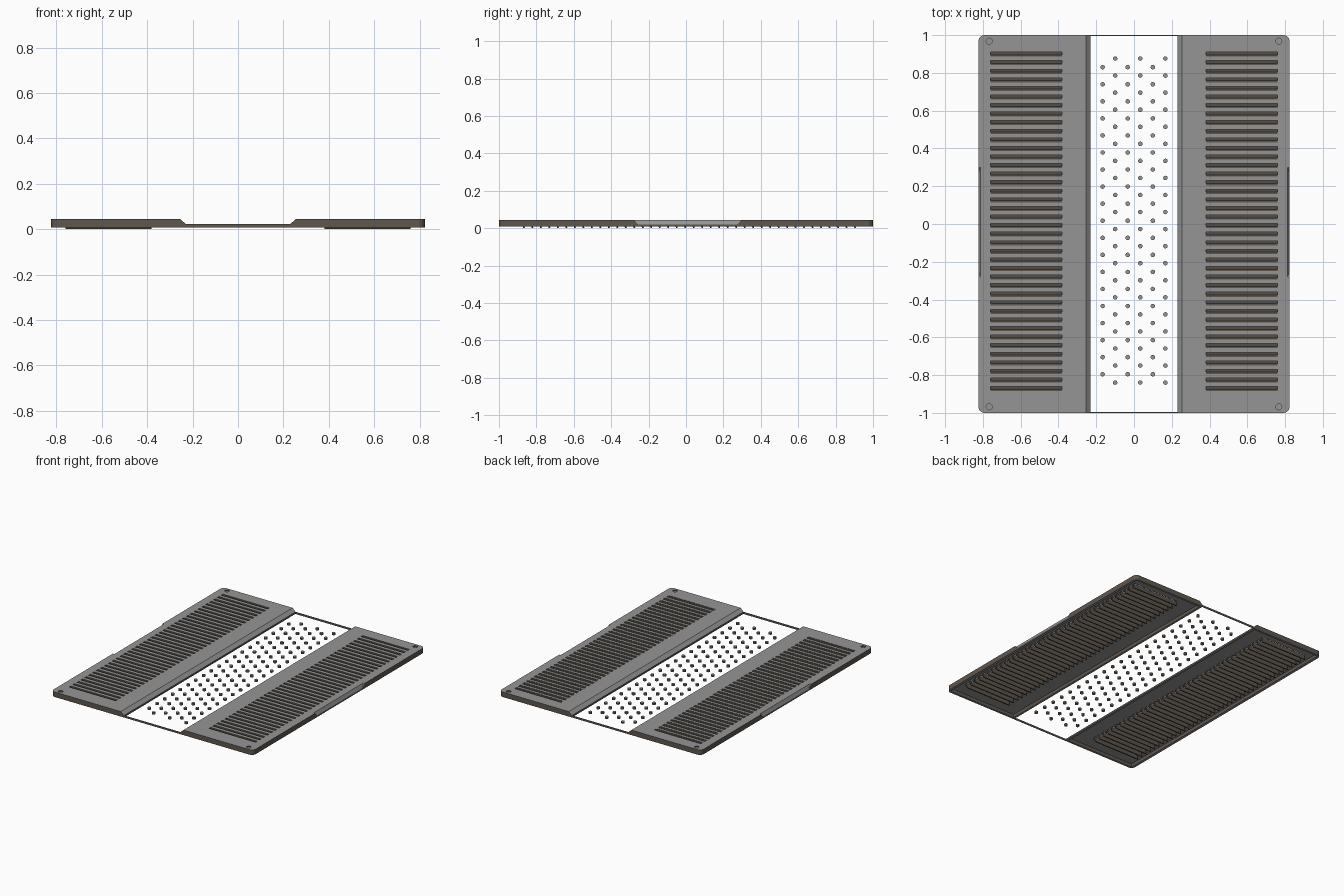
import bpy, bmesh, math
from mathutils import Matrix, Vector

if "Cube" in bpy.data.objects:
    bpy.data.objects.remove(bpy.data.objects["Cube"])


def material(name, rgb):
    m = bpy.data.materials.new(name)
    m.diffuse_color = (*rgb, 1)
    m.use_nodes = True
    m.node_tree.nodes["Principled BSDF"].inputs["Base Color"].default_value = m.diffuse_color
    return m


GREY = material("grey", (0.30, 0.30, 0.30))
BROWN = material("dark_brown", (0.115, 0.095, 0.078))


def box(bm, x0, x1, y0, y1, z0, z1):
    mat = Matrix.Translation(((x0 + x1) / 2, (y0 + y1) / 2, (z0 + z1) / 2)) @ \
        Matrix.Diagonal((x1 - x0, y1 - y0, z1 - z0, 1))
    bmesh.ops.create_cube(bm, size=1, matrix=mat)


def cylinder(bm, x, y, z0, z1, r, n=12):
    bmesh.ops.create_cone(bm, cap_ends=True, segments=n, radius1=r, radius2=r,
                          depth=z1 - z0, matrix=Matrix.Translation((x, y, (z0 + z1) / 2)))


def prism(bm, start, end):
    """Solid between two matching closed outlines."""
    a = [bm.verts.new(p) for p in start]
    b = [bm.verts.new(p) for p in end]
    bm.faces.new(a)
    bm.faces.new(b[::-1])
    for i in range(len(a)):
        j = (i + 1) % len(a)
        bm.faces.new((a[i], b[i], b[j], a[j]))


def finish(bm, name, *mats):
    bmesh.ops.recalc_face_normals(bm, faces=bm.faces[:])
    me = bpy.data.meshes.new(name)
    bm.to_mesh(me)
    bm.free()
    for m in mats:
        me.materials.append(m)
    ob = bpy.data.objects.new(name, me)
    bpy.context.collection.objects.link(ob)
    return ob


def cut(ob, cutter):
    mod = ob.modifiers.new("cut", 'BOOLEAN')
    mod.operation, mod.solver, mod.object = 'DIFFERENCE', 'EXACT', cutter
    cutter.hide_render = True
    bpy.context.view_layer.update()
    dg = bpy.context.evaluated_depsgraph_get()
    me = bpy.data.meshes.new_from_object(ob.evaluated_get(dg))
    ob.modifiers.clear()
    ob.data = me
    bpy.data.objects.remove(cutter)


def mirror_x(ob):
    ob.modifiers.new("mirror", 'MIRROR').use_mirror_merge = False


def walls_brown(ob):
    """Upright walls are brown, flat and sloped faces grey."""
    for p in ob.data.polygons:
        p.material_index = 1 if abs(p.normal.z) < 0.3 else 0


BOTTOM, TOP, SIDE = 0.008, 0.045, 0.823
SLOTS = [0.898 - i * 0.0454 for i in range(40)]

# side panel: cross-section with sloped inner edge, rounded outer corners
bm = bmesh.new()
section = [(0.23, BOTTOM), (SIDE, BOTTOM), (SIDE, TOP), (0.255, TOP), (0.23, 0.022)]
prism(bm, [(x, -1, z) for x, z in section], [(x, 1, z) for x, z in section])
corners = [e for e in bm.edges if all(v.co.x > 0.81 for v in e.verts)
           and abs(e.verts[0].co.y - e.verts[1].co.y) < 0.01
           and abs(e.verts[0].co.z - e.verts[1].co.z) > 0.01]
bmesh.ops.bevel(bm, geom=corners, offset=0.03, segments=5, profile=0.5, affect='EDGES')
panel = finish(bm, "side_panels", GREY, BROWN)

# hollow underside
bm = bmesh.new()
box(bm, 0.245, 0.804, -0.985, 0.985, -0.05, 0.033)
cut(panel, finish(bm, "cavity_cutter"))

# vent slots, screw recesses and the chamfered finger notch on the outer edge
bm = bmesh.new()
for y in SLOTS:
    box(bm, 0.38, 0.76, y - 0.012, y + 0.012, -0.05, 0.1)
for y in (-0.968, 0.968):
    cylinder(bm, 0.767, y, 0.037, 0.1, 0.016)
prism(bm, [(0.809, -0.285, 0.05), (0.84, -0.285, 0.05), (0.84, -0.255, 0.02), (SIDE, -0.255, 0.02)],
      [(0.809, 0.305, 0.05), (0.84, 0.305, 0.05), (0.84, 0.275, 0.02), (SIDE, 0.275, 0.02)])
cut(panel, finish(bm, "opening_cutter"))
walls_brown(panel)
mirror_x(panel)

# slanted louver blades in the slots
bm = bmesh.new()
for y in SLOTS:
    blade = [(y - 0.012, 0.043), (y - 0.003, 0.043), (y + 0.012, 0.0), (y + 0.003, 0.0)]
    prism(bm, [(0.38, a, z) for a, z in blade], [(0.76, a, z) for a, z in blade])
mirror_x(finish(bm, "louver_blades", BROWN))

# thin end rails bridging the open centre strip
bm = bmesh.new()
for s in (-1, 1):
    box(bm, -0.23, 0.23, s * 0.998 - 0.002, s * 0.998 + 0.002, BOTTOM, 0.022)
rails = finish(bm, "end_rails", GREY, BROWN)
walls_brown(rails)

# staggered pins across the open centre strip
bm = bmesh.new()
for col in range(6):
    x = -0.166 + col * 0.0664
    first, count = ((0.876, 20) if col % 2 else (0.83, 19))
    for row in range(count):
        cylinder(bm, x, first - row * 0.0903, BOTTOM, 0.022, 0.012, 12)
pins = finish(bm, "centre_pins", GREY, BROWN)
walls_brown(pins)
